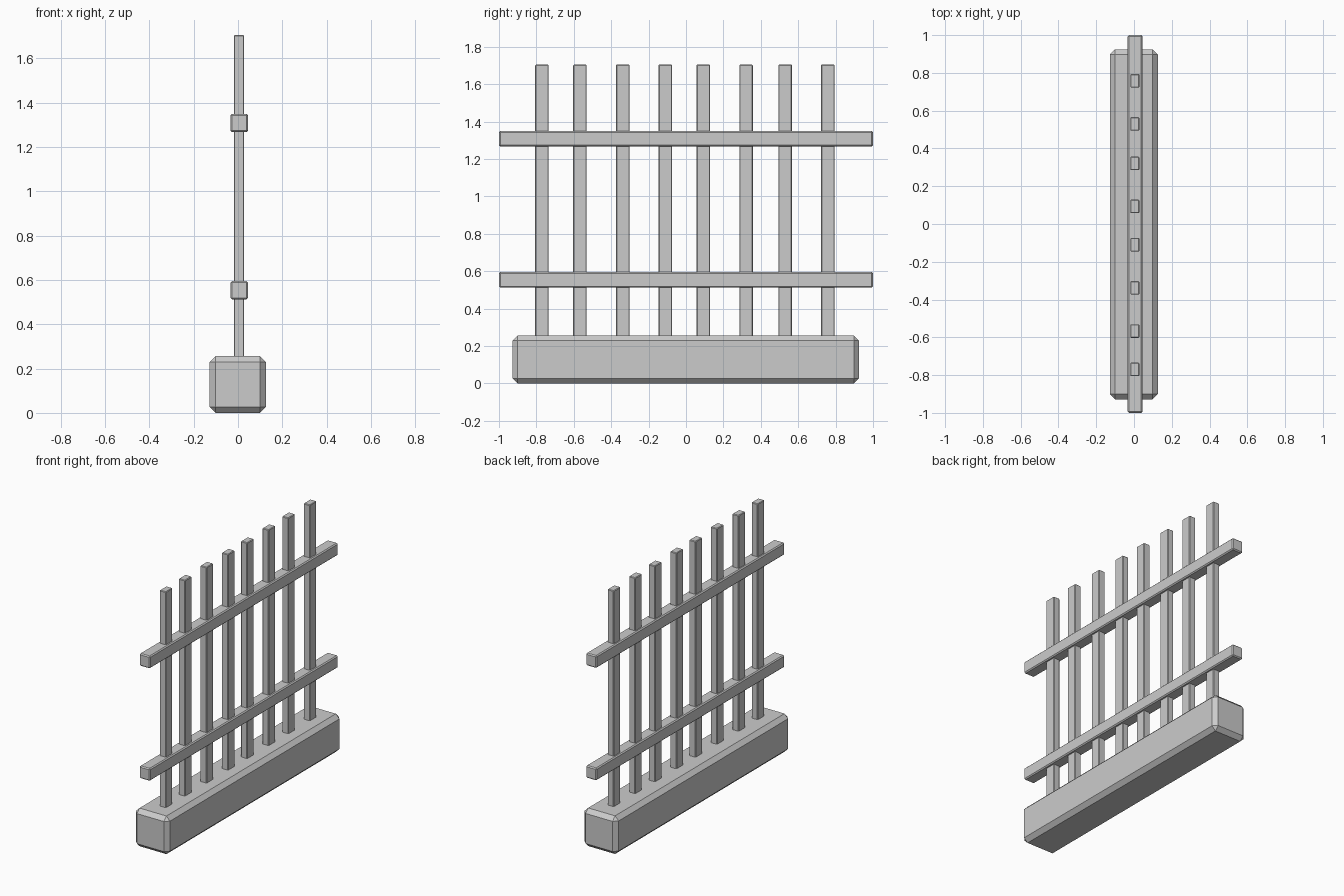
import bpy
import bmesh
from mathutils import Vector

if "Cube" in bpy.data.objects:
    bpy.data.objects.remove(bpy.data.objects["Cube"])


def chamfered_box(name, lo, hi, chamfer):
    """Box between two corners with flat, single-segment chamfers on all edges."""
    lo, hi = Vector(lo), Vector(hi)
    size, mid = hi - lo, (lo + hi) / 2
    bm = bmesh.new()
    bmesh.ops.create_cube(bm, size=1)
    bmesh.ops.scale(bm, vec=size, verts=bm.verts)
    bmesh.ops.bevel(bm, geom=bm.edges[:], offset=chamfer, segments=1,
                    affect='EDGES', clamp_overlap=True)
    mesh = bpy.data.meshes.new(name)
    bm.to_mesh(mesh)
    bm.free()
    obj = bpy.data.objects.new(name, mesh)
    obj.location = mid
    bpy.context.collection.objects.link(obj)
    return obj


# Heavy stone footing
chamfered_box("base_block", (-0.128, -0.928, 0), (0.126, 0.924, 0.256), 0.027)

# Horizontal rails
for name, z0, z1 in (("lower_rail", 0.512, 0.595), ("upper_rail", 1.267, 1.350)):
    chamfered_box(name, (-0.034, -1, z0), (0.045, 1, z1), 0.007)

# Slightly unevenly spaced upright bars, sunk into the footing
for i, y in enumerate((-0.77, -0.567, -0.338, -0.11, 0.093, 0.321, 0.53, 0.758)):
    chamfered_box(f"upright_bar_{i + 1}", (-0.019, y - 0.036, 0.2),
                  (0.028, y + 0.036, 1.705), 0.004)
